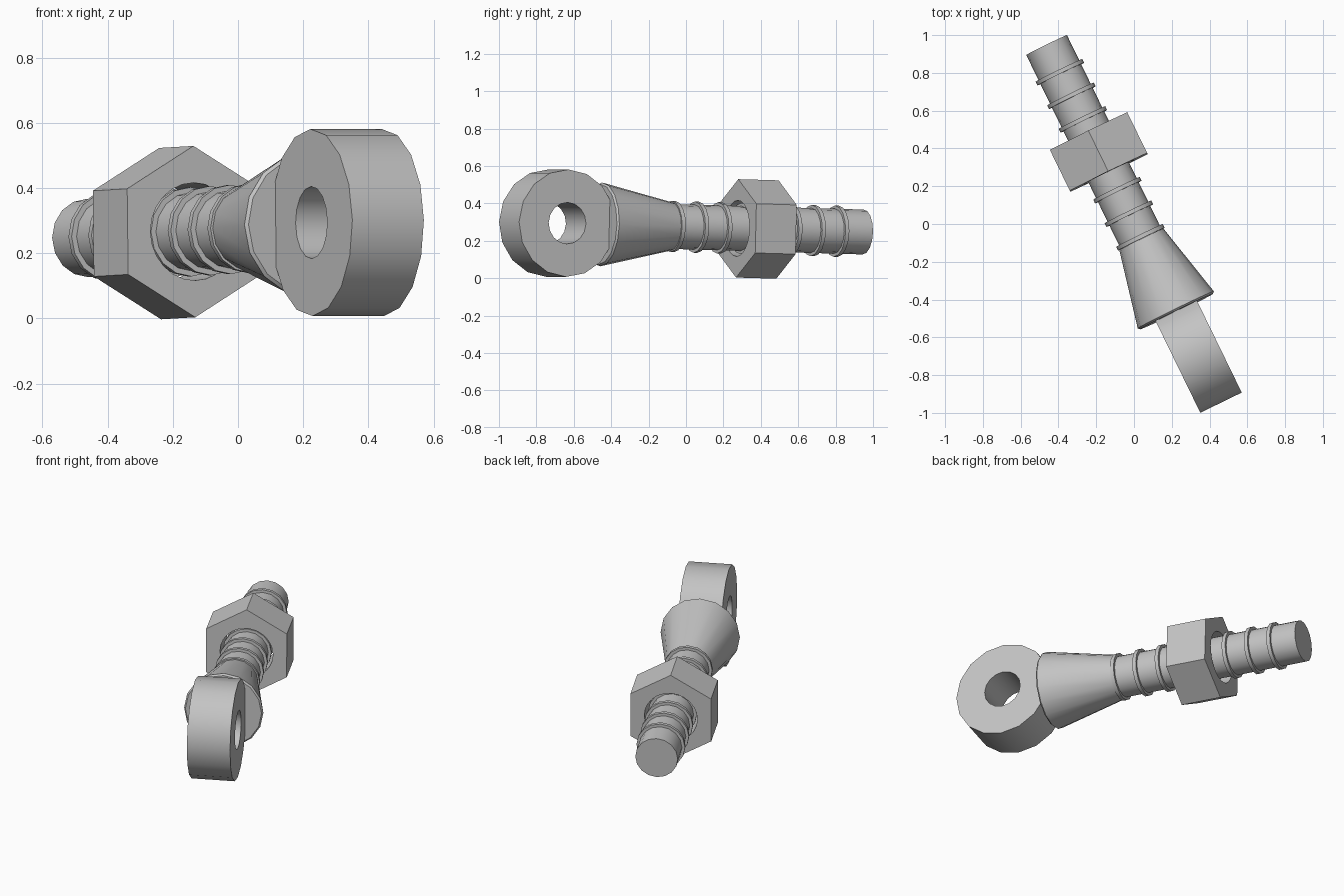
import bpy, bmesh
from math import sin, cos, pi, radians
from mathutils import Vector

cube = bpy.data.objects.get("Cube")
if cube:
    bpy.data.objects.remove(cube, do_unlink=True)

steel = bpy.data.materials.new("steel grey")
steel.use_nodes = True
GREY = (0.55, 0.55, 0.55, 1)
steel.diffuse_color = GREY
steel.node_tree.nodes["Principled BSDF"].inputs["Base Color"].default_value = GREY

# Bolt frame: along the shank, sideways through the eye, and up
turn = radians(26)
ALONG = Vector((-sin(turn), cos(turn), -0.026)).normalized()
SIDE = Vector((cos(turn), sin(turn), 0))
UP = SIDE.cross(ALONG).normalized()
EYE = Vector((0.335, -0.688, 0.294))


def lathe(name, profile, axis, across, segs=16, hollow=False, sides=0):
    """Sweep (distance, radius) points about an axis; sides makes the widest points polygonal."""
    bm = bmesh.new()
    widest = max(r for _, r in profile)
    loops = []
    for dist, r in profile:
        loop = []
        for i in range(segs):
            a = 2 * pi * i / segs
            rad = r
            if sides and r == widest:
                half = pi / sides
                rad = r * cos(half) / cos(a % (2 * half) - half)
            loop.append(bm.verts.new(EYE + axis * dist + (UP * cos(a) + across * sin(a)) * rad))
        loops.append(loop)
    pairs = list(zip(loops, loops[1:]))
    if hollow:
        pairs.append((loops[-1], loops[0]))
    else:
        bm.faces.new(loops[0])
        bm.faces.new(loops[-1])
    for p, q in pairs:
        for i in range(segs):
            j = (i + 1) % segs
            bm.faces.new((p[i], p[j], q[j], q[i]))
    bmesh.ops.recalc_face_normals(bm, faces=bm.faces)
    mesh = bpy.data.meshes.new(name)
    bm.to_mesh(mesh)
    bm.free()
    mesh.materials.append(steel)
    obj = bpy.data.objects.new(name, mesh)
    bpy.context.collection.objects.link(obj)
    bpy.ops.object.select_all(action="DESELECT")
    obj.select_set(True)
    bpy.context.view_layer.objects.active = obj
    bpy.ops.object.shade_smooth_by_angle(angle=radians(30))
    return obj


def tube(name, start, end, outer, inner, axis, across, **kw):
    profile = [(start, outer), (end, outer), (end, inner), (start, inner)]
    return lathe(name, profile, axis, across, hollow=True, **kw)


# Eye with a hole through it
tube("eye", -0.122, 0.122, 0.287, 0.111, SIDE, ALONG)

# Flared neck with a small chamfer at its wide end
lathe("neck", [(0.25, 0.215), (0.26, 0.224), (0.675, 0.13)], ALONG, SIDE)

# Shank and its evenly spaced thread ridges
lathe("shank", [(0.6, 0.12), (1.82, 0.12)], ALONG, SIDE)
for k in range(8):
    mid = 0.687 + 0.139 * k
    tube(f"thread_ridge_{k + 1}", mid - 0.011, mid + 0.011, 0.137, 0.115, ALONG, SIDE)

# Loose hexagonal nut
tube("nut", 1.07, 1.31, 0.263, 0.15, ALONG, SIDE, segs=24, sides=6)
